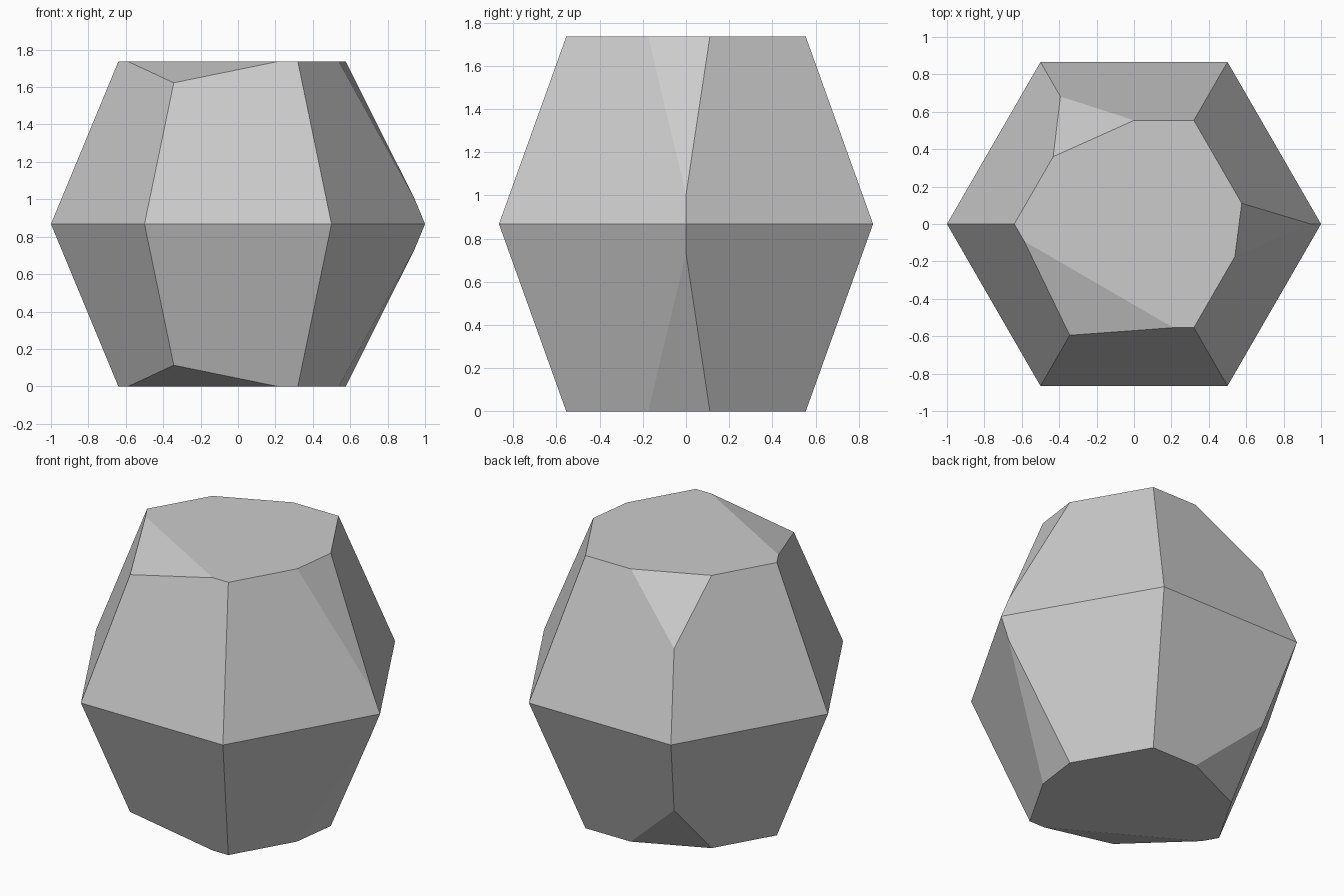
import bpy, bmesh, math
from mathutils import Vector

if "Cube" in bpy.data.objects:
    bpy.data.objects.remove(bpy.data.objects["Cube"])

MID, TOP = 0.868, 0.64        # girdle height, radius of the flat ends

stone = bpy.data.materials.new("pale grey stone")
stone.diffuse_color = (0.6, 0.6, 0.6, 1)
stone.use_nodes = True
stone.node_tree.nodes["Principled BSDF"].inputs["Base Color"].default_value = stone.diffuse_color

bm = bmesh.new()


def ring(radius, z):
    return [bm.verts.new((radius * math.cos(math.radians(60 * i)),
                          radius * math.sin(math.radians(60 * i)), z)) for i in range(6)]


# Six-sided body, widest at the girdle
rings = [ring(TOP, 0), ring(1, MID), ring(TOP, 2 * MID)]
for low, high in zip(rings, rings[1:]):
    for i in range(6):
        j = (i + 1) % 6
        bm.faces.new((low[i], low[j], high[j], high[i]))
bm.faces.new(rings[0])
bm.faces.new(rings[2])

# Chipped corners: two points on the flat end, then the tip (x, y, height) on the corner edge
chips = [
    ((-0.587, -0.092), (0.21, -0.554), (-0.345, -0.597, 1.622)),
    ((-0.432, 0.36), (0.0, 0.554), (-0.395, 0.684, 1.378)),
    ((0.576, 0.11), (0.539, -0.175), (0.944, 0.0, 1.003)),
]
centre = Vector((0, 0, MID))
for a, b, tip in chips:
    for side in (1, -1):      # same chip on the top and the bottom
        p, q, t = (Vector((x, y, MID + side * (z - MID)))
                   for x, y, z in ((*a, 2 * MID), (*b, 2 * MID), tip))
        normal = (q - p).cross(t - p).normalized()
        if normal.dot(centre - p) > 0:
            normal.negate()
        cut = bmesh.ops.bisect_plane(bm, geom=bm.verts[:] + bm.edges[:] + bm.faces[:],
                                     plane_co=p, plane_no=normal, clear_outer=True)
        rim = [e for e in bm.edges if e.is_boundary]
        bmesh.ops.holes_fill(bm, edges=rim, sides=0)

bmesh.ops.recalc_face_normals(bm, faces=bm.faces[:])
mesh = bpy.data.meshes.new("chipped_stone")
bm.to_mesh(mesh)
bm.free()
mesh.materials.append(stone)
bpy.context.collection.objects.link(bpy.data.objects.new("chipped_stone", mesh))
